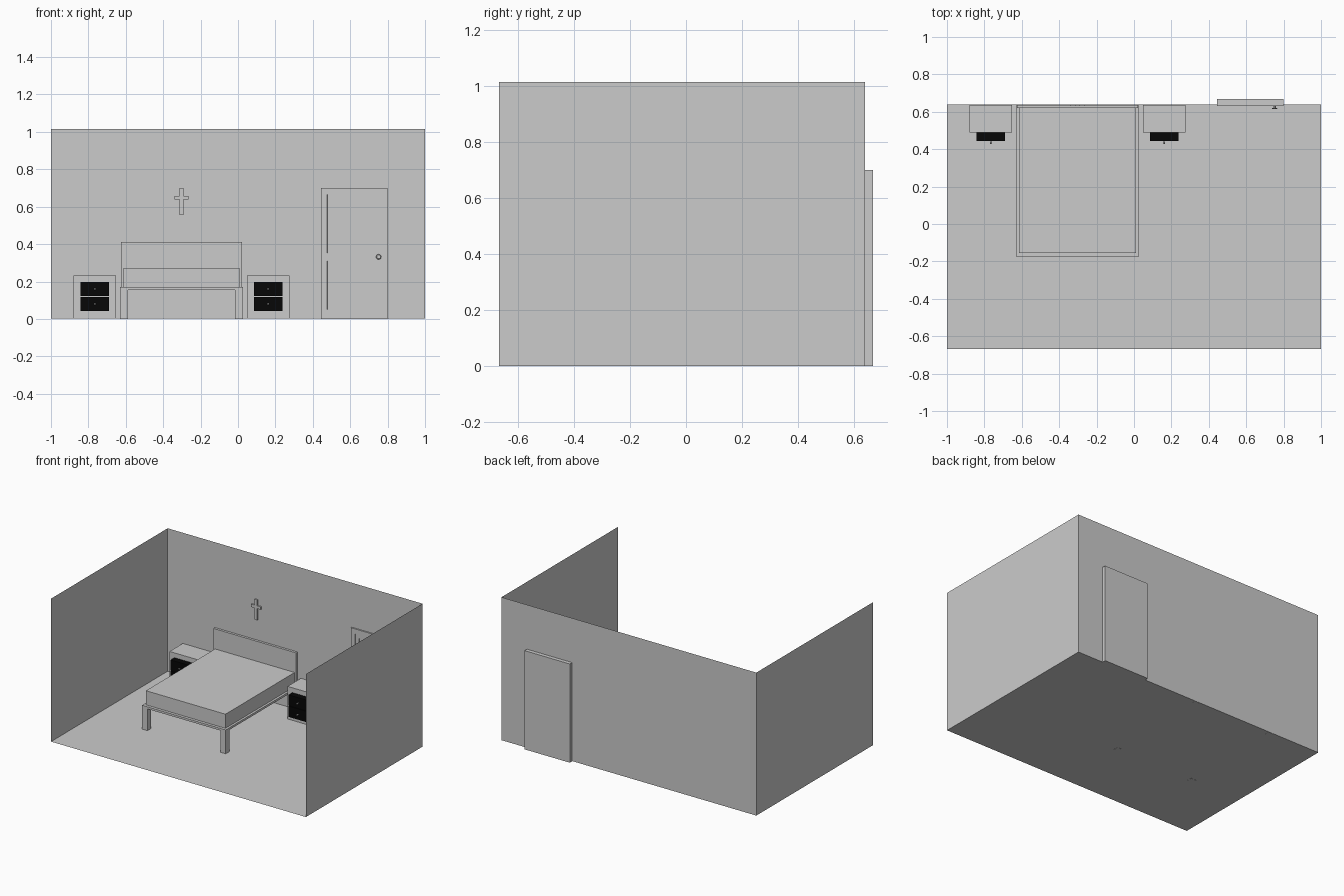
import bpy, bmesh, math

if "Cube" in bpy.data.objects:
    bpy.data.objects.remove(bpy.data.objects["Cube"])

BED_X = -0.302     # bed centre line
WALL_Y = 0.64      # back wall plane

black = bpy.data.materials.new("black")
black.diffuse_color = (0.002, 0.002, 0.002, 1)
black.use_nodes = True
black.node_tree.nodes["Principled BSDF"].inputs["Base Color"].default_value = black.diffuse_color


def finish(name, bm, mat=None):
    me = bpy.data.meshes.new(name)
    bm.to_mesh(me)
    bm.free()
    ob = bpy.data.objects.new(name, me)
    bpy.context.collection.objects.link(ob)
    if mat:
        me.materials.append(mat)
    return ob


def box_bm(x, y, z):
    bm = bmesh.new()
    bmesh.ops.create_cube(bm, size=1)
    for v in bm.verts:
        v.co = [a[0] + (c + 0.5) * (a[1] - a[0]) for a, c in zip((x, y, z), v.co)]
    return bm


def box(name, x, y, z, mat=None):
    return finish(name, box_bm(x, y, z), mat)


def knob(name, x, z, profile, sides=16):
    """Lathe of (radius, y) points about the y axis."""
    bm = bmesh.new()
    rings = [[bm.verts.new((x + r * math.cos(2 * math.pi * i / sides), y,
                            z + r * math.sin(2 * math.pi * i / sides)))
              for i in range(sides)] for r, y in profile]
    for a, b in zip(rings, rings[1:]):
        for i in range(sides):
            j = (i + 1) % sides
            bm.faces.new((a[i], a[j], b[j], b[i]))
    bm.faces.new(rings[0])
    bm.faces.new(rings[-1])
    bmesh.ops.recalc_face_normals(bm, faces=bm.faces)
    return finish(name, bm)


# room shell: floor and three walls, open at the front and top
bm = box_bm((-1, 1), (-0.667, WALL_Y), (0.001, 1.015))
bm.normal_update()
bmesh.ops.delete(bm, geom=[f for f in bm.faces if f.normal.y < -0.5 or f.normal.z > 0.5],
                 context='FACES')
bmesh.ops.reverse_faces(bm, faces=bm.faces)
finish("room_shell", bm)

# bed
box("bed_frame", (BED_X - 0.328, BED_X + 0.328), (-0.175, WALL_Y - 0.002), (0.155, 0.17))
box("mattress", (BED_X - 0.312, BED_X + 0.312), (-0.155, 0.62), (0.17, 0.27))
box("headboard", (BED_X - 0.324, BED_X + 0.324), (0.62, WALL_Y - 0.003), (0.165, 0.412))
for side in (-1, 1):
    for end, y in (("front", -0.175), ("back", 0.596)):
        xs = sorted((BED_X + side * 0.328, BED_X + side * 0.286))
        box(f"bed_leg_{end}", xs, (y, y + 0.042), (0, 0.155))

# nightstands, each with two drawers and knobs
for side in (-1, 1):
    cx = BED_X + side * 0.463
    box("nightstand_body", (cx - 0.114, cx + 0.114), (0.488, WALL_Y - 0.003), (0.001, 0.232))
    for z0, z1 in ((0.042, 0.118), (0.122, 0.198)):
        box("drawer", (cx - 0.076, cx + 0.076), (0.445, 0.488), (z0, z1), black)
        knob("drawer_knob", cx, (z0 + z1) / 2,
             [(0.003, 0.445), (0.003, 0.438), (0.006, 0.436), (0.006, 0.431), (0.004, 0.429)], 12)

# door slab with two recessed panels cut into a grid on the front face
bm = box_bm((0.445, 0.80), (0.63, 0.667), (0, 0.70))
bm.normal_update()
for axis, cuts in ((0, (0.477, 0.769)), (2, (0.05, 0.31, 0.352, 0.665))):
    for c in cuts:
        co, no = [0, 0, 0], [0, 0, 0]
        co[axis], no[axis] = c, 1
        front = [f for f in bm.faces if f.normal.y < -0.9]
        geom = list({g for f in front for g in (*f.verts, *f.edges, f)})
        bmesh.ops.bisect_plane(bm, geom=geom, plane_co=co, plane_no=no)
        bm.normal_update()
panels = [f for f in bm.faces if f.normal.y < -0.9
          and 0.477 < f.calc_center_median().x < 0.769
          and (0.05 < f.calc_center_median().z < 0.31
               or 0.352 < f.calc_center_median().z < 0.665)]
for f in panels:
    bmesh.ops.inset_individual(bm, faces=[f], thickness=0.0005, depth=-0.006)
    bmesh.ops.inset_individual(bm, faces=[f], thickness=0.038, depth=0)
    bmesh.ops.inset_individual(bm, faces=[f], thickness=0.0005, depth=-0.003)
finish("door", bm)
knob("door_knob", 0.752, 0.332,
     [(0.006, 0.63), (0.006, 0.621), (0.014, 0.62), (0.014, 0.617), (0.010, 0.614)], 20)

# wall cross as one outline, extruded
bm = bmesh.new()
w, a = 0.010, 0.038
half = [(w, 0.555), (w, 0.638), (a, 0.638), (a, 0.658), (w, 0.658), (w, 0.70)]
outline = half + [(-x, z) for x, z in reversed(half)]
face = bm.faces.new([bm.verts.new((BED_X + x, WALL_Y - 0.001, z)) for x, z in outline])
ext = bmesh.ops.extrude_face_region(bm, geom=[face])
for g in ext["geom"]:
    if isinstance(g, bmesh.types.BMVert):
        g.co.y -= 0.009
bmesh.ops.recalc_face_normals(bm, faces=bm.faces)
finish("wall_cross", bm)
